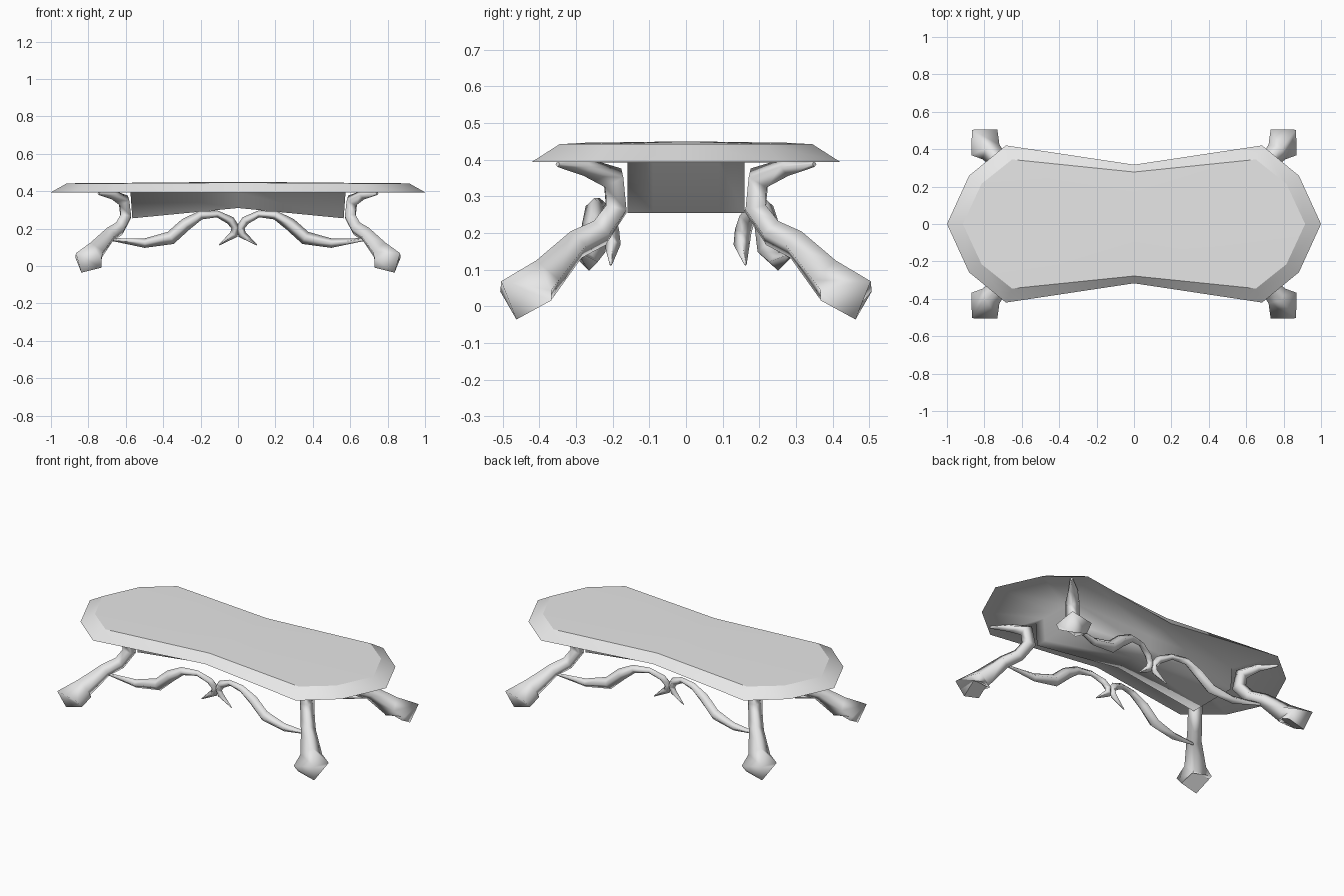
import bpy, bmesh
from mathutils import Vector

cube = bpy.data.objects.get("Cube")
if cube:
    bpy.data.objects.remove(cube, do_unlink=True)

grey = bpy.data.materials.new("plain_grey")
grey.use_nodes = True
grey.diffuse_color = (0.8, 0.8, 0.8, 1)
grey.node_tree.nodes["Principled BSDF"].inputs["Base Color"].default_value = (0.8, 0.8, 0.8, 1)


def finish(name, bm):
    bmesh.ops.recalc_face_normals(bm, faces=bm.faces)
    mesh = bpy.data.meshes.new(name)
    bm.to_mesh(mesh)
    bm.free()
    mesh.materials.append(grey)
    obj = bpy.data.objects.new(name, mesh)
    bpy.context.collection.objects.link(obj)
    return obj


def bridge(bm, a, b):
    n = len(a)
    for i in range(n):
        f = bm.faces.new((a[i], a[(i + 1) % n], b[(i + 1) % n], b[i]))
        f.smooth = True


def fan(bm, ring, tip):
    v = bm.verts.new(tip)
    for i in range(len(ring)):
        bm.faces.new((ring[i], ring[(i + 1) % len(ring)], v)).smooth = True


def mirrored_ring(bm, quarter):
    """Full outline from the points of one quarter, running from +x to +y."""
    q = [Vector(p) for p in quarter]
    pts = [(p.x, p.y, p.z) for p in q]
    pts += [(-p.x, p.y, p.z) for p in q[2::-1]]
    pts += [(-p.x, -p.y, p.z) for p in q[1:]]
    pts += [(p.x, -p.y, p.z) for p in q[2:0:-1]]
    return [bm.verts.new(p) for p in pts]


def sweep(name, path, side):
    """Four-sided tapered limb along (x, y, z, radius) points."""
    bm = bmesh.new()
    pts = [Vector(p[:3]) for p in path]
    rings = []
    for i, p in enumerate(pts):
        t = Vector()
        if i > 0:
            t += (p - pts[i - 1]).normalized()
        if i < len(pts) - 1:
            t += (pts[i + 1] - p).normalized()
        t.normalize()
        b = (side - t * side.dot(t)).normalized()
        n = t.cross(b)
        r = path[i][3]
        rings.append([bm.verts.new(p + d * r) for d in (n, b, -n, -b)])
    for a, b in zip(rings, rings[1:]):
        bridge(bm, a, b)
    for ring in (rings[0], rings[-1]):
        bm.faces.new(ring)
    return finish(name, bm)


# Table top: waisted slab with a sloping rim and an arched apron beneath
bm = bmesh.new()
inner = mirrored_ring(bm, [(.915, 0, .442), (.815, .215, .442), (.652, .345, .442), (0, .278, .446)])
outer = mirrored_ring(bm, [(1, 0, .394), (.882, .258, .394), (.685, .42, .394), (0, .317, .394)])
apron_top = mirrored_ring(bm, [(.575, 0, .392), (.575, .09, .392), (.575, .16, .392), (0, .135, .392)])
apron_low = mirrored_ring(bm, [(.565, 0, .255), (.565, .09, .255), (.565, .16, .255), (0, .135, .31)])
fan(bm, inner, (0, 0, .45))
for a, b in ((inner, outer), (outer, apron_top), (apron_top, apron_low)):
    bridge(bm, a, b)
fan(bm, apron_low, (0, 0, .31))
crisp = set(inner) | set(outer)
for e in bm.edges:
    if set(e.verts) <= set(inner) or set(e.verts) <= set(outer):
        e.smooth = False
finish("table_top", bm)

# Legs: bracket under the top, bent shank, flared foot
leg = [(.745, .35, .388, .008), (.67, .275, .38, .025), (.61, .198, .35, .04),
       (.60, .19, .265, .04), (.635, .235, .2, .04), (.685, .3, .168, .042),
       (.765, .385, .075, .06), (.80, .437, .042, .098), (.79, .415, .004, .078)]

# Branches: wavy limb from the leg to the middle, ending in a prong
branch = [(.69, .29, .143, .006), (.5, .265, .122, .025), (.36, .255, .15, .036),
          (.28, .25, .222, .034), (.2, .25, .272, .024), (.11, .235, .278, .018),
          (.04, .215, .243, .023), (.013, .205, .205, .023),
          (.022, .2, .168, .022), (.1, .205, .113, .003)]

for sy, depth in ((-1, "front"), (1, "back")):
    for sx, hand in ((1, "left"), (-1, "right")):
        sweep(f"{depth}_{hand}_leg",
              [(sx * x, sy * y, z, r) for x, y, z, r in leg],
              Vector((sx, -sy, 0)).normalized())
        # The back branches sit closer to the middle of the table
        pull = .05 if sy > 0 else 0
        sweep(f"{depth}_{hand}_branch",
              [(sx * x, sy * (y - pull * (1 - x / .69)), z, r) for x, y, z, r in branch],
              Vector((0, 1, 0)))
